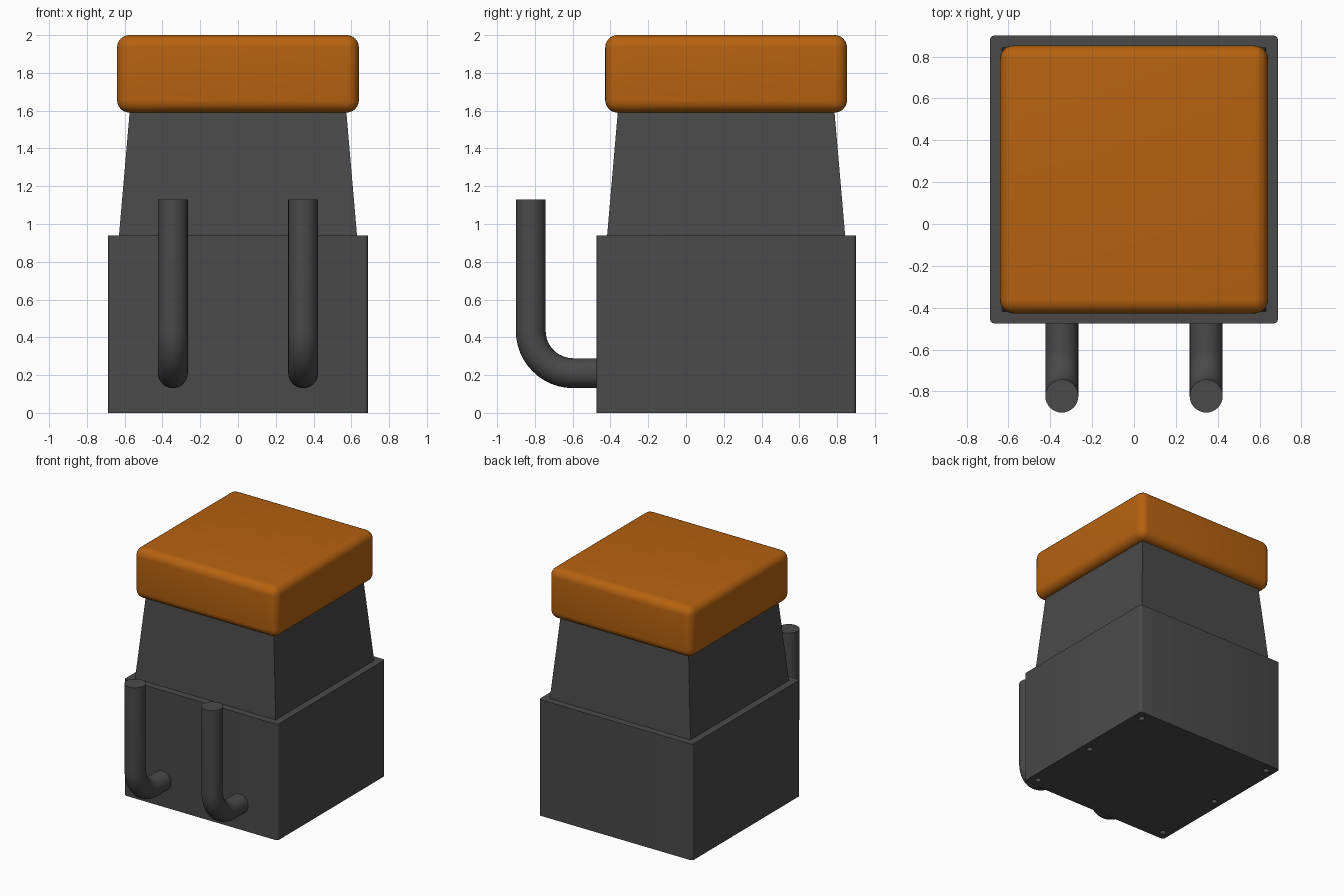
import bpy, bmesh, math
from mathutils import Vector

cube = bpy.data.objects.get("Cube")
if cube:
    bpy.data.objects.remove(cube, do_unlink=True)

CY = 0.2125  # depth centre of the body


def material(name, rgb):
    m = bpy.data.materials.new(name)
    m.use_nodes = True
    m.diffuse_color = (*rgb, 1)
    bsdf = next(n for n in m.node_tree.nodes if n.type == "BSDF_PRINCIPLED")
    bsdf.inputs["Base Color"].default_value = (*rgb, 1)
    return m


grey = material("dark grey", (0.068, 0.068, 0.068))
orange = material("orange", (0.47, 0.122, 0.005))


def add_object(name, bm, mat, smooth=False):
    bmesh.ops.recalc_face_normals(bm, faces=bm.faces)
    me = bpy.data.meshes.new(name)
    bm.to_mesh(me)
    bm.free()
    me.materials.append(mat)
    ob = bpy.data.objects.new(name, me)
    bpy.context.collection.objects.link(ob)
    if smooth:
        bpy.ops.object.select_all(action="DESELECT")
        ob.select_set(True)
        bpy.context.view_layer.objects.active = ob
        bpy.ops.object.shade_smooth_by_angle(angle=math.radians(35))
    return ob


def block(z0, z1, half0, half1):
    """Square block with its own half width at bottom and top."""
    bm = bmesh.new()
    bmesh.ops.create_cube(bm, size=2)
    for v in bm.verts:
        h, z = (half1, z1) if v.co.z > 0 else (half0, z0)
        v.co = (v.co.x * h, v.co.y * h + CY, z)
    return bm


# Base box with slightly rounded upright edges
bm = block(0, 0.94, 0.6875, 0.6875)
upright = [e for e in bm.edges if abs(e.verts[0].co.z - e.verts[1].co.z) > 0.5]
bmesh.ops.bevel(bm, geom=upright, offset=0.02, segments=4, profile=0.5, affect="EDGES")
base = add_object("base", bm, grey, smooth=True)

# Six screw holes in the underside
bm = bmesh.new()
for x in (-0.617, 0.617):
    for dy in (-0.61, 0, 0.61):
        ret = bmesh.ops.create_cone(bm, cap_ends=True, segments=16, radius1=0.024,
                                    radius2=0.024, depth=0.2)
        bmesh.ops.translate(bm, verts=ret["verts"], vec=(x, CY + dy, 0))
cutter = add_object("hole_cutter", bm, grey)
cutter.hide_render = True
cut = base.modifiers.new("screw holes", "BOOLEAN")
cut.operation = "DIFFERENCE"
cut.solver = "EXACT"
cut.object = cutter
# Apply the cut and drop the helper
bpy.context.view_layer.update()
deps = bpy.context.evaluated_depsgraph_get()
holed = bpy.data.meshes.new_from_object(base.evaluated_get(deps))
base.modifiers.clear()
base.data = holed
bpy.data.objects.remove(cutter, do_unlink=True)

# Tapered neck
add_object("neck", block(0.94, 1.6, 0.63, 0.573), grey)

# Rounded cap
bm = block(1.59, 2.0, 0.64, 0.64)
bmesh.ops.bevel(bm, geom=bm.edges[:], offset=0.065, segments=6, profile=0.5, affect="EDGES")
add_object("cap", bm, orange, smooth=True)

# Bent pins: a circle swept along a J-shaped path
R, BEND, SIDES = 0.079, 0.225, 32
path = [(-0.45, 0.21, 0)]  # y, z, turn angle
for i in range(13):
    a = math.pi / 2 * i / 12
    path.append((-0.597 - BEND * math.sin(a), 0.21 + BEND * (1 - math.cos(a)), a))
path.append((-0.822, 1.13, math.pi / 2))

for side, x in (("right", -0.345), ("left", 0.345)):
    bm = bmesh.new()
    rings = []
    for y, z, a in path:
        out = Vector((0, -math.sin(a), -math.cos(a)))  # away from the bend centre
        ring = []
        for k in range(SIDES):
            t = math.tau * k / SIDES
            ring.append(bm.verts.new(Vector((x + R * math.cos(t), y, z)) + out * R * math.sin(t)))
        rings.append(ring)
    for r0, r1 in zip(rings, rings[1:]):
        for k in range(SIDES):
            n = (k + 1) % SIDES
            bm.faces.new((r0[k], r0[n], r1[n], r1[k]))
    bm.faces.new(rings[0])
    bm.faces.new(rings[-1])
    add_object(f"{side}_pin", bm, grey, smooth=True)
